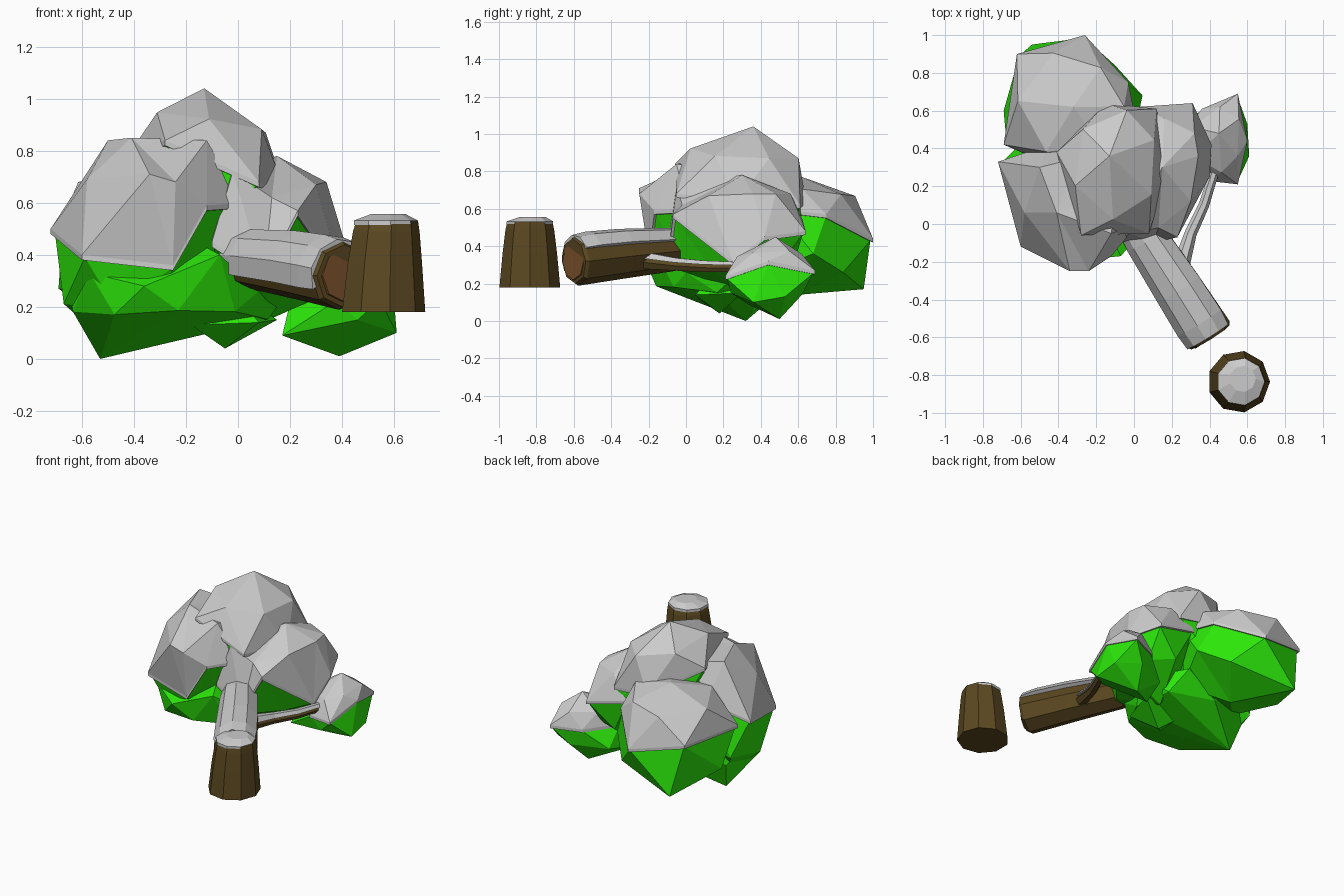
import bpy, bmesh, random
from math import cos, sin, radians
from mathutils import Vector as V

if "Cube" in bpy.data.objects:
    bpy.data.objects.remove(bpy.data.objects["Cube"])

random.seed(4)


def material(name, rgb):
    m = bpy.data.materials.new(name)
    m.diffuse_color = (*rgb, 1)
    m.use_nodes = True
    m.node_tree.nodes["Principled BSDF"].inputs["Base Color"].default_value = m.diffuse_color
    return m


GREEN = material("leaf_green", (0.025, 0.8, 0.003))
BARK = material("bark_brown", (0.105, 0.065, 0.015))
WOOD = material("cut_wood", (0.2, 0.085, 0.025))


def loft(name, rings, mat=None):
    """Triangle loft through rings of equal count; a one-point ring closes to a tip."""
    bm = bmesh.new()
    loops = [[bm.verts.new(p) for p in r] for r in rings]
    for a, b in zip(loops, loops[1:]):
        n = max(len(a), len(b))
        for i in range(n):
            j = (i + 1) % n
            if len(a) == 1:
                bm.faces.new((a[0], b[j], b[i]))
            elif len(b) == 1:
                bm.faces.new((a[i], a[j], b[0]))
            else:
                bm.faces.new((a[i], a[j], b[i]))
                bm.faces.new((b[i], a[j], b[j]))
    for end in (loops[0], loops[-1]):
        if len(end) > 2:
            bm.faces.new(end)
    bmesh.ops.recalc_face_normals(bm, faces=bm.faces)
    me = bpy.data.meshes.new(name)
    bm.to_mesh(me)
    bm.free()
    ob = bpy.data.objects.new(name, me)
    bpy.context.collection.objects.link(ob)
    if mat:
        me.materials.append(mat)
    return ob


def mid_ring(rim, pole, scale, t):
    """Half-step ring between the rim and a pole."""
    c = sum(rim, V()) / len(rim)
    out = []
    for a, b in zip(rim, rim[1:] + rim[:1]):
        m = (a + b) / 2
        s = scale * random.uniform(0.95, 1.05)
        xy = c.lerp(pole, t * 0.5) + (m - c) * s
        out.append(V((xy.x, xy.y, m.z + (pole.z - m.z) * t)))
    return out


def clump(name, rim, top, low, up=(0.9, 0.7), down=(1.0, 0.55)):
    """Leaf clump below a zigzag rim, snow cap above it.
    up / down are (scale, height fraction) or an explicit ring of points."""
    rim, top, low = [V(p) for p in rim], V(top), V(low)
    c = sum(rim, V()) / len(rim)
    lip = [p - V((0, 0, 0.02)) for p in rim]
    shoulder = mid_ring(rim, top, *up) if len(up) == 2 else [V(p) for p in up]
    loft(name + "_snow", [[c], lip, rim, shoulder, [top]])
    inner = [c + (p - c) * 0.96 - V((0, 0, 0.015)) for p in rim]
    belly = mid_ring(inner, low, *down) if len(down) == 2 else [V(p) for p in down]
    loft(name + "_leaves", [[c + V((0, 0, 0.03))], inner, belly, [low]], GREEN)


def tube(name, path, mat=None, sides=8, a0=0, a1=360):
    """Faceted tube along (x, y, z, radius) stations, optionally only an arc of it."""
    pts = [V(p[:3]) for p in path]
    d = (pts[-1] - pts[0]).normalized()
    side = V((1, 0, 0)) if abs(d.z) > 0.8 else d.cross(V((0, 0, 1))).normalized()
    upv = V((0, 1, 0)) if abs(d.z) > 0.8 else side.cross(d)
    full = a1 - a0 == 360
    ang = [radians(a0 + (a1 - a0) * i / (sides if full else sides - 1)) for i in range(sides)]
    rings = [[p + (side * cos(a) + upv * sin(a)) * s[3] for a in ang] for p, s in zip(pts, path)]
    return loft(name, rings, mat)


# Snowy leaf clumps of the fallen crown
clump("front_clump",
      [(-.72, .33, .50), (-.60, -.12, .40), (-.25, -.20, .36), (-.12, -.17, .59),
       (.02, 0, .60), (-.10, .30, .65), (-.45, .42, .60)],
      (-.41, .06, .85), (-.50, .25, .06),
      up=[(-.58, .06, .69), (-.34, -.25, .71), (-.24, -.25, .68), (-.12, -.05, .84),
          (-.10, .15, .80), (-.30, .35, .80), (-.50, .30, .84)],
      down=(0.93, 0.6))
clump("back_clump",
      [(-.69, .42, .50), (-.62, .90, .52), (-.26, 1.0, .44), (-.03, .75, .57),
       (.02, .50, .60), (-.30, .25, .60)],
      (-.32, .62, .77), (-.30, .60, .14), up=(0.85, 0.65),
      down=[(-.69, .60, .27), (-.54, .95, .17), (-.10, .84, .26), (.045, .68, .36),
            (-.05, .42, .25), (-.5, .38, .22)])
clump("top_clump",
      [(-.41, .38, .80), (-.28, -.06, .84), (.08, -.05, .68), (.18, .28, .65),
       (.12, .61, .62), (-.15, .64, .65)],
      (-.13, .36, 1.04), (-.1, .3, .35), up=(0.85, 0.58))
clump("right_clump",
      [(-.10, -.09, .45), (.10, -.10, .32), (.23, -.07, .57), (.40, .25, .32),
       (.41, .42, .45), (.31, .64, .48), (.02, .62, .55), (-.1, .3, .6)],
      (.15, .30, .78), (.05, .32, .12),
      up=[(-.02, -.05, .72), (.13, -.02, .62), (.30, .12, .67), (.34, .36, .68),
          (.32, .48, .68), (.16, .56, .68), (0, .45, .7), (-.05, .15, .72)],
      down=(0.85, 0.5))
clump("small_clump",
      [(.20, .42, .27), (.38, .23, .24), (.55, .21, .24), (.60, .44, .32),
       (.55, .69, .27), (.36, .61, .26)],
      (.45, .48, .45), (.39, .50, .01), up=(0.8, 0.5),
      down=[(.17, .33, .09), (.46, .24, .15), (.61, .36, .10), (.60, .53, .13),
            (.45, .62, .14), (.22, .52, .13)])

# Bare leaves under the crown
lower = [V(p) for p in ((-.66, .25, .33), (-.57, -.07, .33), (-.36, -.20, .28), (-.07, -.17, .40),
                        (.08, 0, .26), (.20, .30, .27), (0, .55, .30), (-.45, .48, .30))]
loft("lower_leaves", [[V((-.25, .2, .5))], lower,
                      mid_ring(lower, V((-.28, .2, .06)), 0.98, 0.55),
                      [V((-.53, .32, 0))]], GREEN)
drop = [V(p) for p in ((-.2, .3, .15), (-.18, .05, .13), (.08, .05, .14), (.15, .3, .15))]
loft("hanging_leaves", [[V((-.05, .2, .3))], drop, [V((-.05, .18, .04))]], GREEN)

# Trunk, its cut face and the snow along it
tube("trunk", [(.405, -.60, .32, .12), (.395, -.585, .32, .132), (.24, -.34, .348, .122),
               (.07, -.08, .375, .11), (-.1, .2, .40, .08)], BARK)
tube("trunk_cut_face", [(.408, -.604, .32, .10), (.395, -.585, .32, .10)], WOOD)
tube("trunk_snow", [(.395, -.59, .325, .137), (.35, -.515, .335, .145), (.24, -.34, .355, .14),
                    (.07, -.08, .375, .125), (-.05, .12, .39, .10)], None, 6, 30, 205)

# Side branch to the small clump, with snow, and a short twig
branch = [(.19, -.28, .32, .05), (.25, -.22, .315, .042), (.30, -.05, .295, .03),
          (.37, .10, .285, .026), (.44, .32, .28, .022)]
tube("branch", branch, BARK, 6)
tube("branch_snow", [(x, y, z + .012, r * 1.1) for x, y, z, r in branch], None, 4, 10, 170)
tube("twig", [(.17, -.2, .4, .025), (.2, -.22, .48, .004)], BARK, 4)

# Stump and its snow cap
tube("stump", [(.555, -.835, .18, .165), (.56, -.835, .36, .148), (.566, -.835, .49, .132),
               (.57, -.835, .53, .122)], BARK, 9)
tube("stump_snow", [(.565, -.835, .515, .127), (.565, -.835, .532, .127), (.575, -.82, .556, .07)], None, 9)
